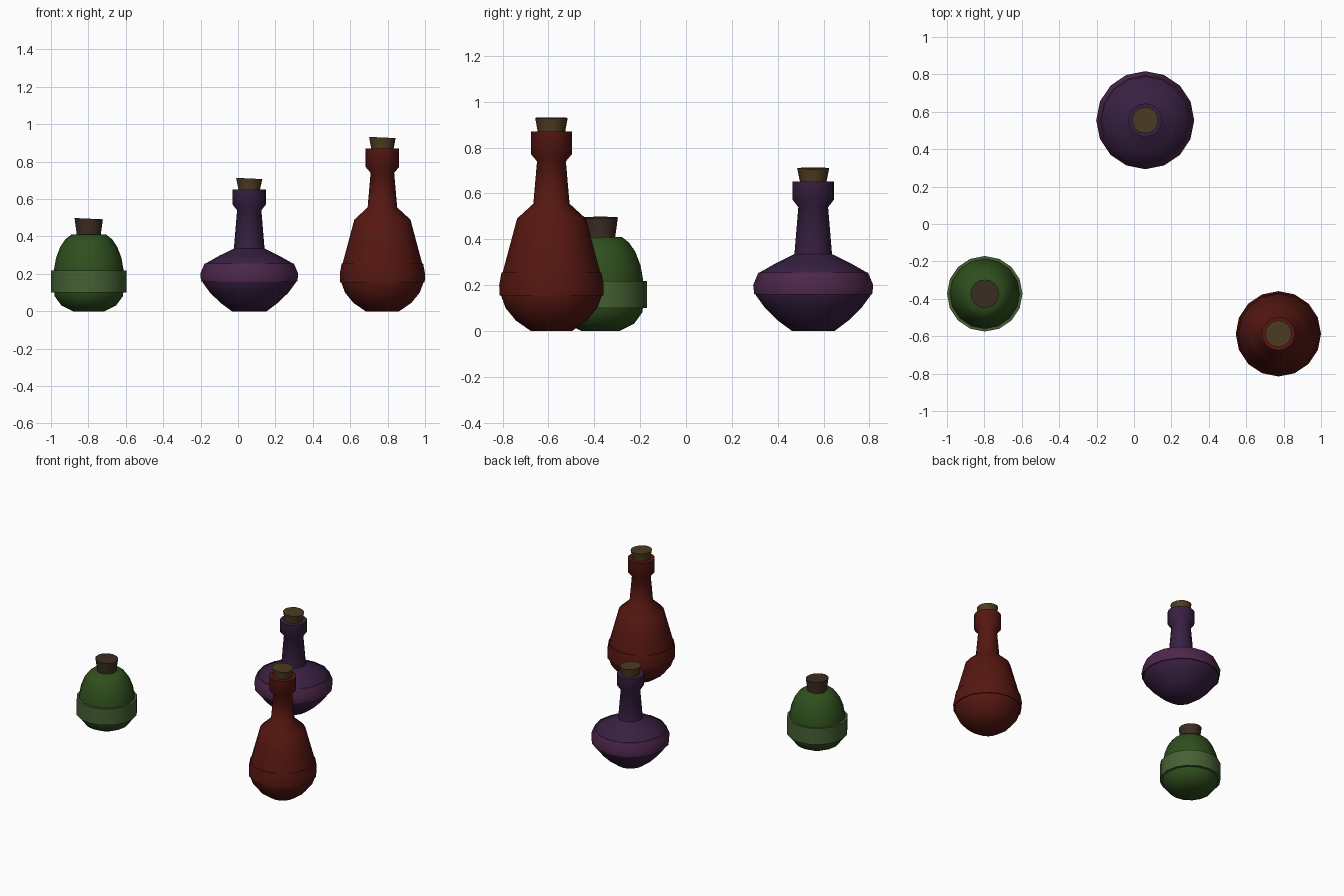
import bpy, bmesh, math

if "Cube" in bpy.data.objects:
    bpy.data.objects.remove(bpy.data.objects["Cube"])

SIDES = 16


def material(name, rgb):
    m = bpy.data.materials.new(name)
    m.diffuse_color = (*rgb, 1)
    m.use_nodes = True
    m.node_tree.nodes["Principled BSDF"].inputs["Base Color"].default_value = m.diffuse_color
    return m


def lathe(name, profile, loc, mat, closed=False, tilt_top=0.0):
    """Revolve (radius, height) points; cap the ends, or close into a ring."""
    bm = bmesh.new()
    rings = []
    top = max(z for r, z in profile)
    for r, z in profile:
        ring = []
        for i in range(SIDES):
            a = 2 * math.pi * i / SIDES
            x, y = r * math.cos(a), r * math.sin(a)
            ring.append(bm.verts.new((x, y, z - (tilt_top * x if z == top else 0))))
        rings.append(ring)
    pairs = list(zip(rings, rings[1:]))
    if closed:
        pairs.append((rings[-1], rings[0]))
    else:
        bm.faces.new(rings[0][::-1])
        bm.faces.new(rings[-1])
    for lo, hi in pairs:
        for i in range(SIDES):
            j = (i + 1) % SIDES
            bm.faces.new((lo[i], lo[j], hi[j], hi[i]))
    bmesh.ops.recalc_face_normals(bm, faces=bm.faces)
    me = bpy.data.meshes.new(name)
    bm.to_mesh(me)
    bm.free()
    ob = bpy.data.objects.new(name, me)
    bpy.context.collection.objects.link(ob)
    ob.location = loc
    me.materials.append(mat)
    bpy.ops.object.select_all(action='DESELECT')
    ob.select_set(True)
    bpy.context.view_layer.objects.active = ob
    bpy.ops.object.shade_smooth_by_angle(angle=math.radians(55))
    return ob


def bottle(color, loc, glass, band, cork, body, strip, cork_size):
    lathe(color + "_bottle", body, loc, glass)
    # Label band: outer wall plus an inner wall sunk into the glass
    inner = [(r - 0.025, z) for r, z in reversed(strip)]
    lathe(color + "_band", strip + inner, loc, band, closed=True)
    # Tapered cork with a slightly slanted top
    z0, z1, r0, r1 = cork_size
    lathe(color + "_cork", [(r0, z0 - 0.04), (r0, z0), (r1, z1)], loc, cork, tilt_top=0.045)


cork_light = material("light_cork", (0.074, 0.045, 0.0144))
cork_dark = material("dark_cork", (0.045, 0.026, 0.016))

# Squat green bottle
bottle("green", (-0.798, -0.373, 0),
       material("green_glass", (0.028, 0.078, 0.012)),
       material("green_label", (0.06, 0.118, 0.034)), cork_dark,
       [(0.083, 0), (0.147, 0.032), (0.182, 0.08), (0.189, 0.13), (0.188, 0.21),
        (0.175, 0.285), (0.152, 0.345), (0.125, 0.385), (0.093, 0.41)],
       [(0.202, 0.1), (0.202, 0.218)], (0.41, 0.495, 0.064, 0.076))

# Wide purple flask with a slim neck
bottle("purple", (0.06, 0.555, 0),
       material("purple_glass", (0.039, 0.0144, 0.053)),
       material("purple_label", (0.074, 0.02, 0.07)), cork_light,
       [(0.093, 0), (0.155, 0.046), (0.21, 0.1), (0.25, 0.155), (0.256, 0.2),
        (0.234, 0.255), (0.16, 0.297), (0.082, 0.335), (0.065, 0.54),
        (0.09, 0.572), (0.09, 0.652)],
       [(0.257, 0.158), (0.262, 0.2), (0.239, 0.255)], (0.652, 0.71, 0.058, 0.07))

# Tall red bottle
red = material("red_glass", (0.093, 0.0085, 0.0055))
bottle("red", (0.772, -0.587, 0), red, red, cork_light,
       [(0.09, 0), (0.155, 0.045), (0.2, 0.1), (0.22, 0.155), (0.222, 0.2),
        (0.213, 0.255), (0.182, 0.37), (0.15, 0.49), (0.079, 0.555),
        (0.063, 0.74), (0.09, 0.772), (0.09, 0.87)],
       [(0.226, 0.155), (0.228, 0.2), (0.218, 0.255)], (0.87, 0.929, 0.06, 0.071))
